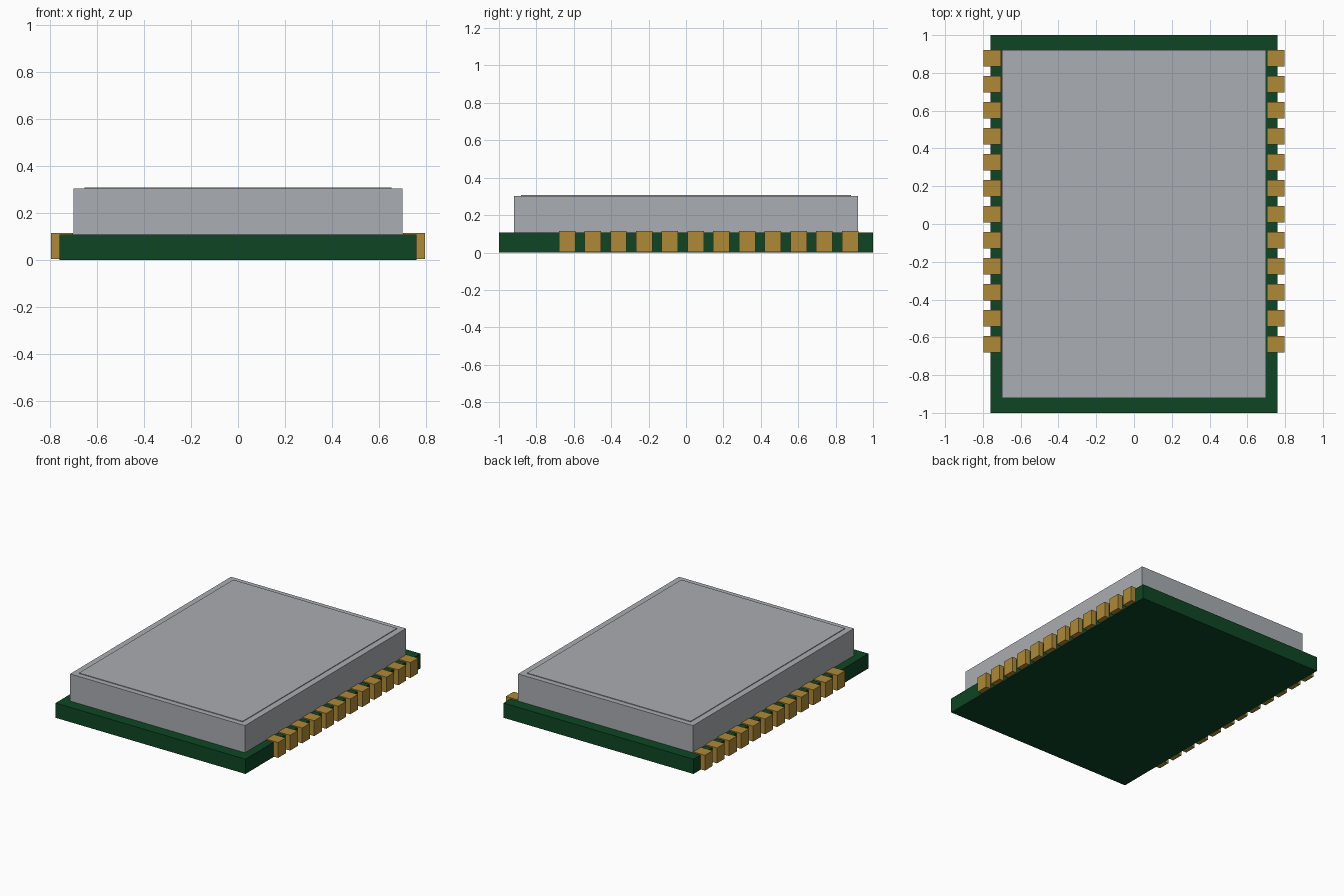
import bpy
import bmesh
from mathutils import Vector

cube = bpy.data.objects.get("Cube")
if cube:
    bpy.data.objects.remove(cube, do_unlink=True)


def material(name, rgb, metallic=0.0):
    m = bpy.data.materials.new(name)
    m.use_nodes = True
    m.diffuse_color = (*rgb, 1)
    m.node_tree.nodes["Principled BSDF"].inputs["Base Color"].default_value = (*rgb, 1)
    return m


green = material("board green", (0.0044, 0.061, 0.018))
grey = material("shield grey", (0.40, 0.418, 0.445))
gold = material("contact gold", (0.429, 0.254, 0.037))


def box(name, low, high, mat):
    """Axis-aligned box between two corners."""
    low, high = Vector(low), Vector(high)
    bm = bmesh.new()
    bmesh.ops.create_cube(bm, size=1)
    bmesh.ops.scale(bm, vec=high - low, verts=bm.verts)
    mesh = bpy.data.meshes.new(name)
    bm.to_mesh(mesh)
    bm.free()
    mesh.materials.append(mat)
    obj = bpy.data.objects.new(name, mesh)
    obj.location = (low + high) / 2
    bpy.context.collection.objects.link(obj)
    return obj


# Circuit board
box("board", (-0.76, -1, 0), (0.76, 1, 0.107), green)

# Metal shield can with a slightly raised lid
box("shield_can", (-0.70, -0.92, 0.107), (0.70, 0.92, 0.303), grey)
box("shield_lid", (-0.655, -0.882, 0.303), (0.655, 0.882, 0.308), grey)

# Edge contacts, twelve along each long side
COUNT, FIRST_Y, LAST_Y, HALF = 12, -0.636, 0.877, 0.044
for i in range(COUNT):
    y = FIRST_Y + (LAST_Y - FIRST_Y) * i / (COUNT - 1)
    for side, x0, x1 in (("left", 0.703, 0.797), ("right", -0.797, -0.703)):
        box(f"contact_{side}_{i + 1}", (x0, y - HALF, 0.004), (x1, y + HALF, 0.115), gold)
